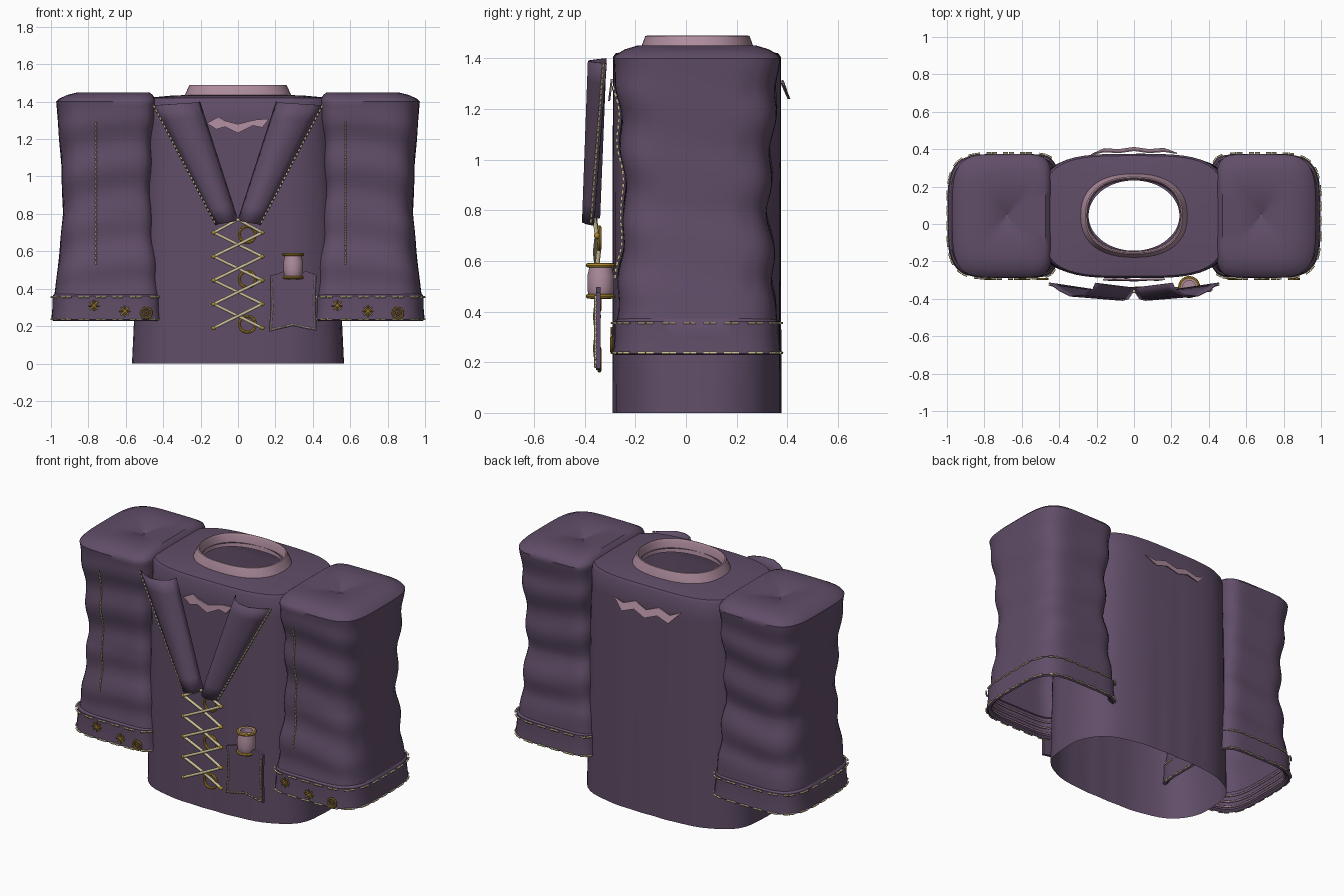
import bpy, bmesh, math
from mathutils import Vector

if "Cube" in bpy.data.objects:
    bpy.data.objects.remove(bpy.data.objects["Cube"])


def material(name, rgb):
    m = bpy.data.materials.new(name)
    m.diffuse_color = (*rgb, 1)
    m.use_nodes = True
    m.node_tree.nodes["Principled BSDF"].inputs["Base Color"].default_value = m.diffuse_color
    return m


PURPLE = material("plum_cloth", (0.118, 0.075, 0.138))
PINK = material("dusty_pink", (0.42, 0.26, 0.335))
GOLD = material("gold", (0.42, 0.25, 0.03))
CREAM = material("cream_thread", (0.58, 0.51, 0.30))
N = 72


def add_mesh(name, verts, faces, mat):
    me = bpy.data.meshes.new(name)
    me.from_pydata([tuple(v) for v in verts], [], faces)
    bm = bmesh.new()
    bm.from_mesh(me)
    bmesh.ops.recalc_face_normals(bm, faces=bm.faces)
    bm.to_mesh(me)
    bm.free()
    me.materials.append(mat)
    ob = bpy.data.objects.new(name, me)
    bpy.context.collection.objects.link(ob)
    return ob


def loft(name, rings, mat, closed=True):
    n = len(rings[0])
    verts = [p for r in rings for p in r]
    faces = [(i * n + j, i * n + (j + 1) % n, (i + 1) * n + (j + 1) % n, (i + 1) * n + j)
             for i in range(len(rings) - 1) for j in range(n if closed else n - 1)]
    return add_mesh(name, verts, faces, mat)


def oval(cx, cy, a, b, power, z, wave=None, side=0):
    """Rounded rectangle ring; wave(angle) scales the radius, the inner half is squarer."""
    pts = []
    for k in range(N):
        t = 2 * math.pi * k / N
        c, s = math.cos(t), math.sin(t)
        n = 7 if side * c < 0 else power
        r = (abs(c / a) ** n + abs(s / b) ** n) ** (-1 / n)
        r *= wave(t) if wave else 1
        pts.append(Vector((cx + r * c, cy + r * s, z)))
    return pts


def lerp_table(table, z):
    for (z0, *v0), (z1, *v1) in zip(table, table[1:]):
        if z <= z1:
            f = (z - z0) / (z1 - z0)
            return [p + (q - p) * f for p, q in zip(v0, v1)]
    return table[-1][1:]


def cords(name, lines, mat, radius, cyclic=False):
    cu = bpy.data.curves.new(name, 'CURVE')
    cu.dimensions = '3D'
    cu.bevel_depth, cu.bevel_resolution, cu.use_fill_caps = radius, 1, True
    for line in lines:
        sp = cu.splines.new('POLY')
        sp.points.add(len(line) - 1)
        for p, q in zip(sp.points, line):
            p.co = (*q, 1)
        sp.use_cyclic_u = cyclic
    cu.materials.append(mat)
    ob = bpy.data.objects.new(name, cu)
    bpy.context.collection.objects.link(ob)


def dashes(path, step, fill=0.6):
    """Cut a path into short separate stitches."""
    path = [Vector(p) for p in path]
    out = []
    for a, b in zip(path, path[1:]):
        n = max(1, round((b - a).length / step))
        out += [[a.lerp(b, i / n), a.lerp(b, (i + fill) / n)] for i in range(n)]
    return out


def ring(name, loc, R, r, facing_front=True, mat=GOLD):
    bpy.ops.mesh.primitive_torus_add(location=loc, major_radius=R, minor_radius=r,
                                     major_segments=24, minor_segments=8,
                                     rotation=(math.pi / 2 if facing_front else 0, 0, 0))
    ob = bpy.context.object
    ob.name = name
    ob.data.materials.append(mat)


def plate(name, outline, y_at, depth, mat):
    """Thin outline in x and z, following y_at(x, z)."""
    n = len(outline)
    verts = [(x, y_at(x, z) + d, z) for d in (0, depth) for x, z in outline]
    faces = [tuple(range(n)), tuple(range(n, 2 * n))]
    faces += [(i, (i + 1) % n, n + (i + 1) % n, n + i) for i in range(n)]
    return add_mesh(name, verts, faces, mat)


# Torso: open at the hem, closed over the shoulders up to the neck hole
rings = []
for i in range(13):
    f = i / 12
    rings.append(oval(0, 0.043, 0.565 - 0.065 * f, 0.332, 2.9 + 0.7 * f, 1.405 * f,
                      lambda t: 1 + 0.005 * (1 - f) * math.sin(14 * t)))
rings.append(oval(0, 0.043, 0.49, 0.322, 3.6, 1.42))
rings.append(oval(0, 0.045, 0.36, 0.26, 2.6, 1.432))
rings.append(oval(0, 0.045, 0.243, 0.188, 2, 1.437))
loft("torso", rings, PURPLE)

# Neck band
profile = [(0.292, 0.226, 1.42), (0.278, 0.22, 1.45), (0.26, 0.206, 1.488),
           (0.253, 0.2, 1.49), (0.247, 0.192, 1.475), (0.243, 0.187, 1.41)]
loft("neck_band", [oval(0, 0.045, a, b, 2.35, z) for a, b, z in profile], PINK)

# Sleeves: height, inner x, outer x, half depth
SLEEVE = [(0.30, 0.41, 0.99, 0.32), (0.42, 0.42, 0.975, 0.313), (0.60, 0.435, 0.955, 0.31),
          (0.80, 0.455, 0.937, 0.288), (1.05, 0.46, 0.945, 0.303), (1.40, 0.44, 0.972, 0.33)]


def sleeve_ring(side, z, grow=0.0):
    xi, xo, b = lerp_table(SLEEVE, z)
    fade = min(1, max(0, (z - 0.36) / 0.15), max(0, (1.4 - z) / 0.15))

    def wrinkle(t):
        u = t if side > 0 else math.pi - t
        amp = 0.05 * (0.25 + 0.75 * abs(math.sin(t))) * (0.4 if math.cos(u) > 0.8 else 1)
        return 1 - fade * amp * (0.4 + 0.6 * math.sin(z * 24 + 1.6 * math.sin(u) + math.cos(u)))
    return oval(side * (xi + xo) / 2, 0.043, (xo - xi) / 2 + grow, b + grow, 4, z, wrinkle, side)


for side, label in ((-1, "left"), (1, "right")):
    rings = [sleeve_ring(side, 0.30 + 1.10 * i / 52) for i in range(53)]
    # Pillow top sinking to a dimple, leaning towards the neck
    for scale, z, mid in ((0.97, 1.415, 0.70), (0.86, 1.436, 0.685), (0.72, 1.45, 0.665),
                          (0.45, 1.447, 0.67), (0.2, 1.433, 0.68), (0.01, 1.41, 0.68)):
        rings.append([Vector((side * mid + (p.x - side * 0.706) * scale,
                              0.043 + (p.y - 0.043) * scale, z)) for p in rings[52]])
    loft(label + "_sleeve", rings, PURPLE)

    # Cuff with a folded lip inside
    cx = side * 0.702
    loft(label + "_cuff", [oval(cx, 0.043, a, b, 4, z, None, side) for a, b, z in (
        (0.28, 0.312, 0.372), (0.29, 0.326, 0.36), (0.29, 0.325, 0.30), (0.296, 0.331, 0.235),
        (0.285, 0.322, 0.228), (0.272, 0.306, 0.24), (0.272, 0.306, 0.36))], PURPLE)
    cords(label + "_inner_hem", [oval(cx, 0.043, 0.268, 0.302, 4, z, None, side)
                                 for z in (0.255, 0.29, 0.33)], PINK, 0.006, True)
    hem = []
    for z in (0.237, 0.355):
        loop = oval(cx, 0.043, 0.296, 0.336, 4, z, None, side)
        hem += [[loop[k], loop[(k + 1) % N].lerp(loop[k], 0.1)] for k in range(N) if k % 3]
    cords(label + "_cuff_stitches", hem, CREAM, 0.0055)

    # Vertical stitching down the sleeve front
    sx = -0.76 if side < 0 else 0.575
    seam = []
    for i in range(31):
        z = 0.53 + 0.77 * i / 30
        p = min((q for q in sleeve_ring(side, z, 0.004) if q.y < 0), key=lambda q: abs(q.x - sx))
        seam.append((sx, p.y - 0.005, z))
    cords(label + "_sleeve_stitches", dashes(seam, 0.026, 0.65), CREAM, 0.0055)

    # Star stitches and a small ring on the cuff
    stars = []
    for x, z in ((0, 0.31), (0.165, 0.28)):
        x += -0.77 if side < 0 else 0.53
        for k in range(4):
            dx, dz = 0.03 * math.cos(k * math.pi / 4), 0.03 * math.sin(k * math.pi / 4)
            stars.append([(x - dx, -0.294, z - dz), (x + dx, -0.294, z + dz)])
    cords(label + "_cuff_stars", stars, GOLD, 0.0045)
    cuff_x = -0.49 if side < 0 else 0.855
    for R, r in ((0.027, 0.0065), (0.008, 0.005)):
        ring(label + "_cuff_ring", (cuff_x, -0.294, 0.27), R, r)

    # Curled lapel, wide at the shoulder and narrow at the lacing
    top = [(.455, -.315), (.40, -.355), (.34, -.385), (.27, -.38), (.22, -.35), (.205, -.315)]
    low = [(.12, -.365), (.10, -.392), (.06, -.408), (.03, -.40), (.01, -.37), (.002, -.34)]
    strips = []
    for i in range(9):
        f = i / 8
        strips.append([(side * (a[0] + (b[0] - a[0]) * f), a[1] + (b[1] - a[1]) * f,
                        (1.38 + 0.004 * k) * (1 - f) + (0.74 + 0.006 * k) * f)
                       for k, (a, b) in enumerate(zip(top, low))])
    flap = loft(label + "_lapel", strips, PURPLE, closed=False)
    solid = flap.modifiers.new("thickness", 'SOLIDIFY')
    solid.thickness, solid.offset = 0.006, 0
    cords(label + "_lapel_stitches",
          dashes([(side * .452, -.326, 1.38), (side * .12, -.376, .745)], 0.024, 0.65),
          CREAM, 0.0055)

# Crossed lacing with gold eyelets and rings
rows = [0.70, 0.572, 0.445, 0.318, 0.19]
laces = [[(-0.13, -0.352, 0.70), (0, -0.36, 0.77), (0.13, -0.352, 0.70)]]
for a, b in zip(rows, rows[1:]):
    for s in (-1, 1):
        laces.append([(s * 0.13, -0.352, a), (0, -0.352 - s * 0.007, (a + b) / 2),
                      (-s * 0.13, -0.352, b)])
cords("lacing", laces, CREAM, 0.009)
for z in rows:
    for x in (-0.13, 0.13):
        bpy.ops.mesh.primitive_uv_sphere_add(segments=10, ring_count=6, radius=0.012,
                                             location=(x, -0.352, z))
        bpy.context.object.name = "eyelet"
        bpy.context.object.data.materials.append(GOLD)
for z in (0.69, 0.45, 0.21):
    ring("lacing_ring", (0.05, -0.342, z), 0.043, 0.008)

# Pocket with stitched edge
pocket = [(.17, .47), (.21, .48), (.25, .495), (.28, .47), (.33, .47), (.36, .495), (.42, .475),
          (.415, .35), (.42, .175), (.36, .185), (.295, .2), (.23, .185), (.165, .17), (.175, .3)]
plate("pocket", pocket, lambda x, z: -0.355, 0.018, PURPLE)
trim = [(0.295 + (x - 0.295) * 0.92, -0.358, 0.325 + (z - 0.325) * 0.93) for x, z in pocket]
cords("pocket_stitches", dashes(trim[6:] + trim[:1], 0.024, 0.65), CREAM, 0.005)

# Vial in the pocket
vial = [(0.001, .45), (.04, .45), (.05, .47), (.053, .50), (.053, .54), (.045, .575),
        (.044, .59), (.034, .59), (.034, .56), (0.001, .56)]
loft("vial", [oval(0.295, -0.337, r, r, 2, z) for r, z in vial], PINK)
for z in (0.46, 0.583):
    ring("vial_ring", (0.295, -0.337, z), 0.05, 0.009, False)

# Ragged pink tears on the chest and upper back, flaring out below
plate("chest_tear", [(-.167, 1.285), (-.105, 1.318), (-.07, 1.298), (0, 1.28), (.07, 1.298),
                     (.105, 1.305), (.167, 1.308), (.13, 1.262), (.08, 1.272), (0, 1.232),
                     (-.07, 1.266), (-.115, 1.252)],
      lambda x, z: -0.297 - 0.12 * (1.32 - z), 0.008, PINK)
peaks = [(-.23, 1.32), (-.16, 1.29), (-.08, 1.315), (0, 1.285), (.08, 1.315), (.16, 1.285),
         (.23, 1.30)]
under = [(x, z - 0.045) for x, z in peaks[1:-1]][::-1]
plate("back_tear", peaks + under, lambda x, z: 0.378 - 0.2 * x * x + 0.35 * (1.32 - z),
      0.006, PINK)

# Smooth cloth, keeping real creases sharp
bpy.ops.object.select_all(action='DESELECT')
for ob in bpy.context.scene.objects:
    if ob.type == 'MESH':
        ob.select_set(True)
        bpy.context.view_layer.objects.active = ob
bpy.ops.object.shade_smooth_by_angle(angle=math.radians(40))
